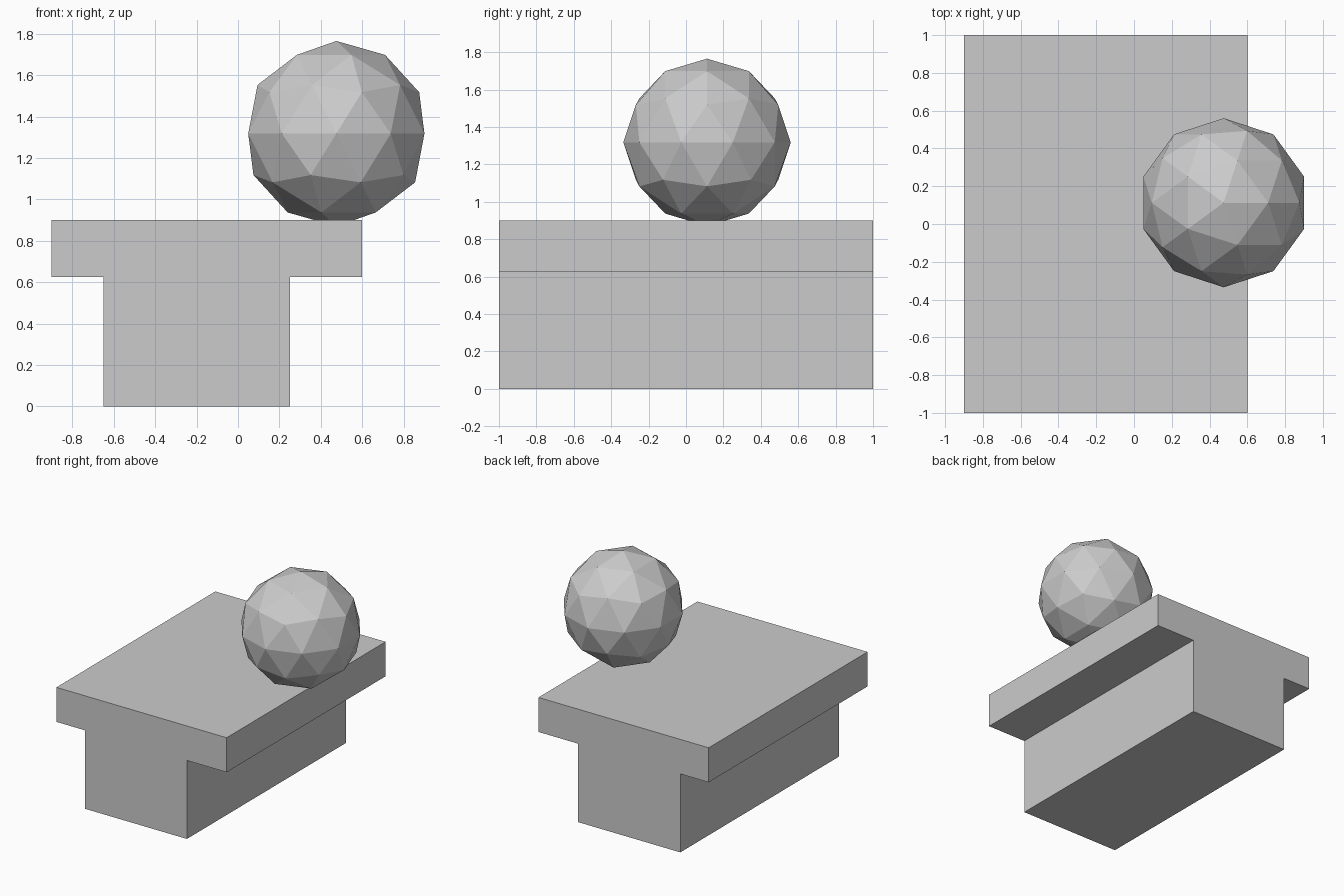
import bpy
import bmesh

if "Cube" in bpy.data.objects:
    bpy.data.objects.remove(bpy.data.objects["Cube"])

# T-shaped base: profile in the x-z plane, extruded along y
profile = [(-0.65, 0), (0.25, 0), (0.25, 0.625), (0.6, 0.625),
           (0.6, 0.9), (-0.9, 0.9), (-0.9, 0.625), (-0.65, 0.625)]
bm = bmesh.new()
face = bm.faces.new([bm.verts.new((x, -1, z)) for x, z in profile])
extruded = bmesh.ops.extrude_face_region(bm, geom=[face])["geom"]
bmesh.ops.translate(bm, vec=(0, 2, 0),
                    verts=[g for g in extruded if isinstance(g, bmesh.types.BMVert)])
bmesh.ops.recalc_face_normals(bm, faces=bm.faces)
mesh = bpy.data.meshes.new("t_base")
bm.to_mesh(mesh)
bm.free()
bpy.context.collection.objects.link(bpy.data.objects.new("t_base", mesh))

# Faceted ball, sunk slightly into the top near the right edge
bpy.ops.mesh.primitive_ico_sphere_add(subdivisions=2, radius=0.4475,
                                      location=(0.475, 0.1125, 1.3175))
bpy.context.object.name = "ball"
